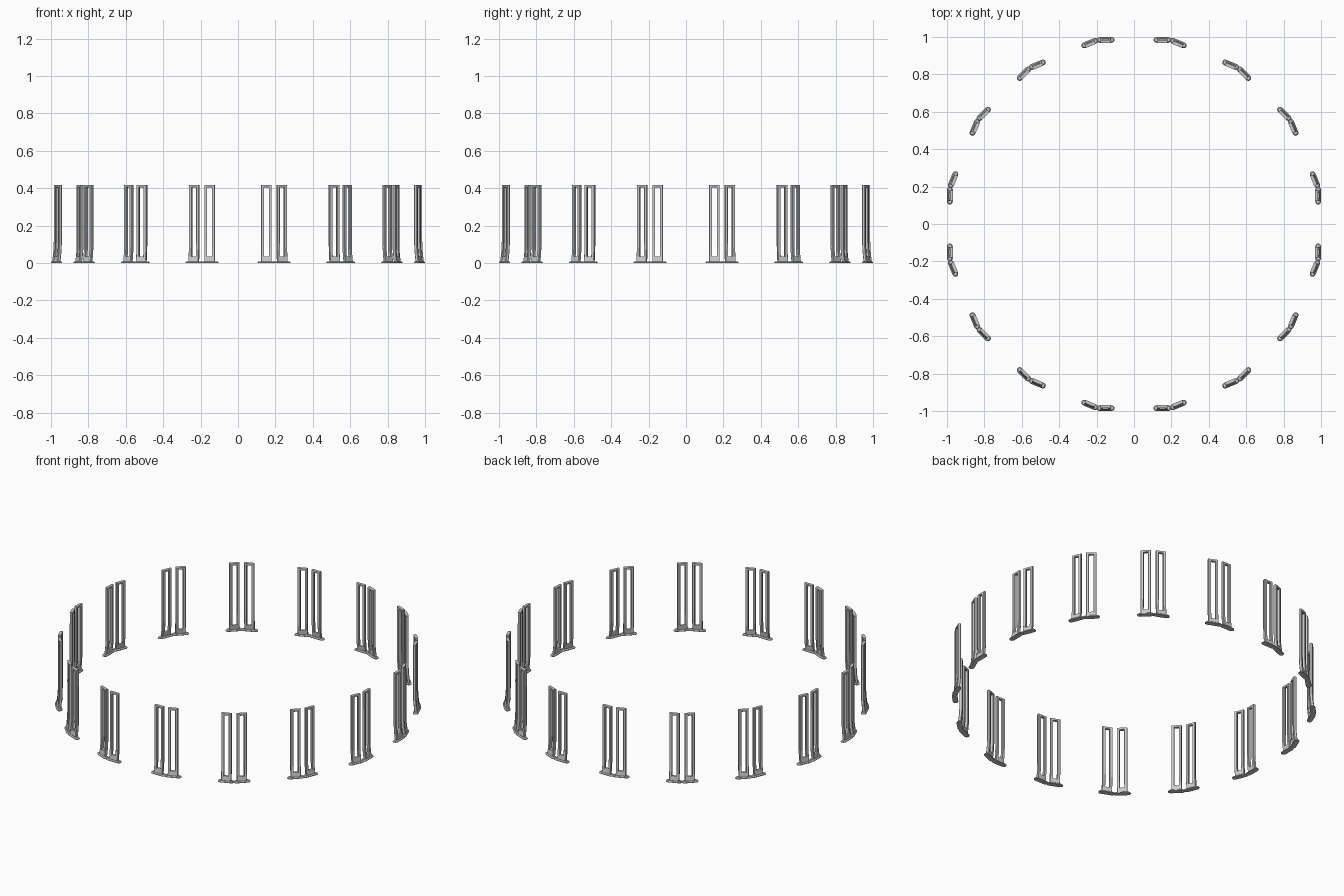
import bpy, bmesh, math

if "Cube" in bpy.data.objects:
    bpy.data.objects.remove(bpy.data.objects["Cube"])

SIDES = 16
CORNER = 0.985 * math.tan(math.pi / SIDES)   # half of one polygon side
CENTRE_R = 0.9765


def bend(z):
    # frames flare outward toward the foot
    t = max(0.0, 1 - z / 0.11)
    return 0.010 * t * t


def rect_loop(s0, s1, z0, z1):
    # one rectangle loop with extra levels low down for the flare
    levels = [0, 0.06, 0.13, 0.22, 1]
    up = [(s0, z0 + (z1 - z0) * k) for k in levels]
    down = [(s1, z0 + (z1 - z0) * k) for k in reversed(levels)]
    return up + down


def add_frame(bm, sign):
    # slotted frame: flat section with small chamfers swept round a rectangle
    outer = rect_loop(0.0155, 0.073, 0.006, 0.418)
    inner = rect_loop(0.031, 0.0565, 0.035, 0.405)
    h = 0.0085
    section = [(0, -.7 * h), (.12, -h), (.9, -h), (1, -.8 * h),
               (1, .8 * h), (.9, h), (.12, h), (0, .7 * h)]
    rings = []
    for (a, az), (b, bz) in zip(outer, inner):
        ring = []
        for t, d in section:
            s, z = a + (b - a) * t, az + (bz - az) * t
            ring.append(bm.verts.new((sign * (CORNER - s), CENTRE_R + bend(z) + d, z)))
        rings.append(ring)
    n = len(section)
    for i, r in enumerate(rings):
        q = rings[(i + 1) % len(rings)]
        for j in range(n):
            k = (j + 1) % n
            bm.faces.new((r[j], r[k], q[k], q[j]))


def add_foot(bm, sign):
    # thin rounded plate with a sloped rim
    layers = []
    for z, rad in ((0, 0.0155), (0.004, 0.0155), (0.009, 0.010)):
        ring = []
        for end, start in ((0.0765, -90), (0.0125, 90)):
            for i in range(7):
                a = math.radians(start + 30 * i)
                s = end + rad * math.cos(a)
                ring.append(bm.verts.new((sign * (CORNER - s), 0.9845 + rad * math.sin(a), z)))
        layers.append(ring)
    n = len(layers[0])
    for lo, hi in zip(layers, layers[1:]):
        for j in range(n):
            k = (j + 1) % n
            bm.faces.new((lo[j], lo[k], hi[k], hi[j]))
    bm.faces.new(layers[0])
    bm.faces.new(layers[-1])


def make_mesh(name, builder):
    bm = bmesh.new()
    for sign in (1, -1):
        builder(bm, sign)
    bmesh.ops.recalc_face_normals(bm, faces=bm.faces)
    mesh = bpy.data.meshes.new(name)
    bm.to_mesh(mesh)
    bm.free()
    return mesh


# each polygon side carries one frame and foot near both of its corners
parts = {"slotted_frame": add_frame, "frame_foot": add_foot}
for name, builder in parts.items():
    mesh = make_mesh(name, builder)
    for k in range(SIDES):
        ob = bpy.data.objects.new(f"{name}_{k + 1}", mesh)
        ob.rotation_euler.z = k * 2 * math.pi / SIDES
        bpy.context.collection.objects.link(ob)
